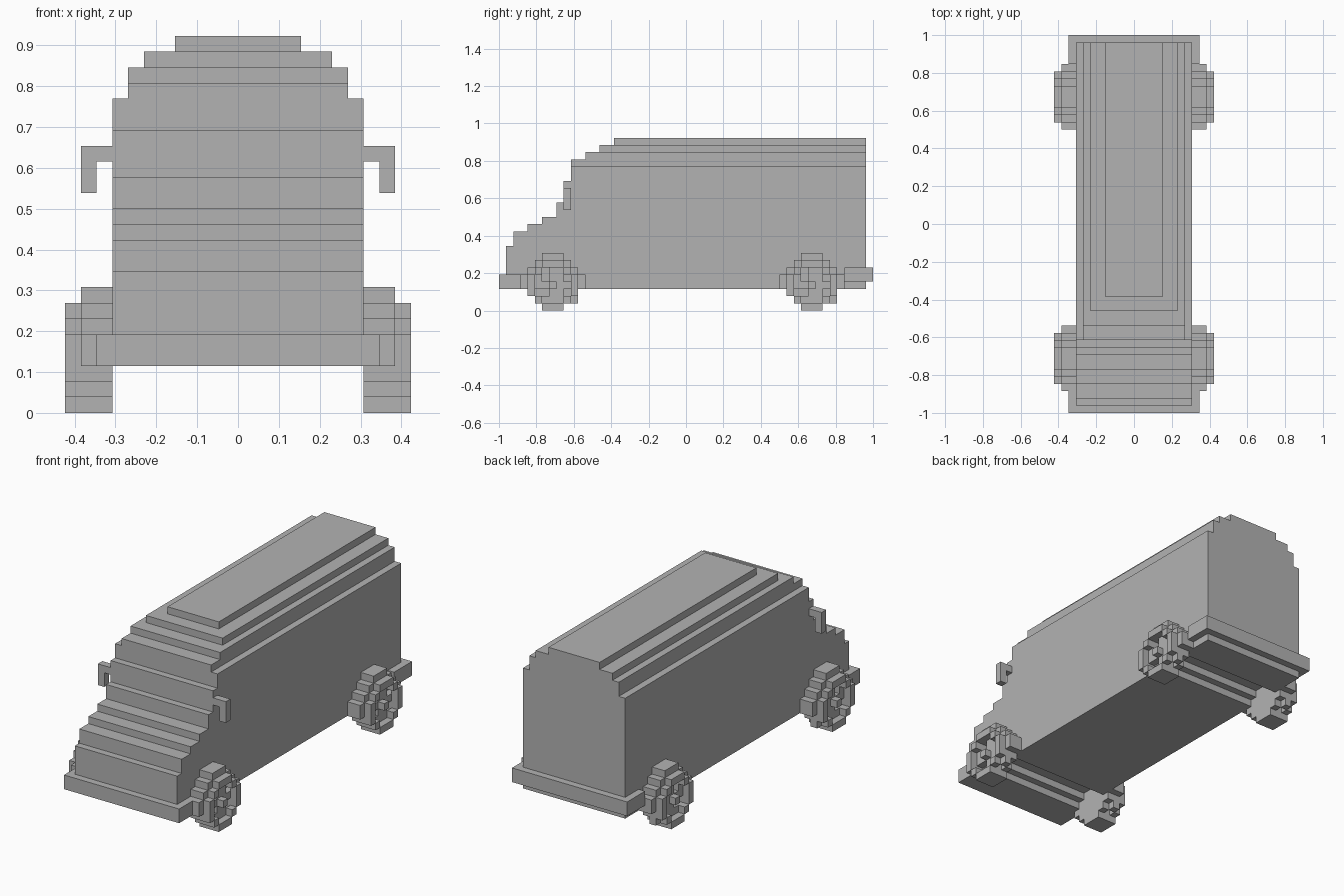
import bpy, bmesh

old = bpy.data.objects.get("Cube")
if old:
    bpy.data.objects.remove(old, do_unlink=True)

V = 2 / 52          # one grid cell
MID = 26            # middle of the length in cells

grey = bpy.data.materials.new("plain grey")
grey.use_nodes = True
grey.diffuse_color = (0.45, 0.45, 0.45, 1)
grey.node_tree.nodes["Principled BSDF"].inputs["Base Color"].default_value = (0.45, 0.45, 0.45, 1)


def finish(name, bm):
    bmesh.ops.recalc_face_normals(bm, faces=bm.faces[:])
    me = bpy.data.meshes.new(name)
    bm.to_mesh(me)
    bm.free()
    me.materials.append(grey)
    ob = bpy.data.objects.new(name, me)
    bpy.context.collection.objects.link(ob)
    return ob


def extrude_profile(name, points, x0, x1):
    """Extrude a side profile (y, z in cells) from x0 to x1."""
    bm = bmesh.new()
    verts = [bm.verts.new((x0 * V, (y - MID) * V, z * V)) for y, z in points]
    face = bm.faces.new(verts)
    new = bmesh.ops.extrude_face_region(bm, geom=[face])["geom"]
    moved = [g for g in new if isinstance(g, bmesh.types.BMVert)]
    bmesh.ops.translate(bm, verts=moved, vec=((x1 - x0) * V, 0, 0))
    return finish(name, bm)


def box(name, x0, x1, y0, y1, z0, z1):
    return extrude_profile(name, [(y0, z0), (y1, z0), (y1, z1), (y0, z1)], x0, x1)


def cells(name, filled):
    """Outer skin of a set of unit cells, with flat areas merged."""
    bm = bmesh.new()
    cache = {}

    def vert(p):
        if p not in cache:
            cache[p] = bm.verts.new((p[0] * V, (p[1] - MID) * V, p[2] * V))
        return cache[p]

    for c in filled:
        for axis in range(3):
            for side in (0, 1):
                n = list(c)
                n[axis] += 1 if side else -1
                if tuple(n) in filled:
                    continue
                quad = []
                for a, b in ((0, 0), (1, 0), (1, 1), (0, 1)):
                    p = list(c)
                    p[axis] += side
                    p[(axis + 1) % 3] += a
                    p[(axis + 2) % 3] += b
                    quad.append(vert(tuple(p)))
                bm.faces.new(quad if side else quad[::-1])
    me = bpy.data.meshes.new(name)
    bm.to_mesh(me)
    bm.free()
    me.materials.append(grey)
    ob = bpy.data.objects.new(name, me)
    bpy.context.collection.objects.link(ob)
    return ob


# Main body: stepped nose and windscreen, stepped axle grooves underneath
def groove(c):
    return [(c - 2.5, 3), (c - 2.5, 4), (c - 1.5, 4), (c - 1.5, 5),
            (c + 1.5, 5), (c + 1.5, 4), (c + 2.5, 4), (c + 2.5, 3)]


FRONT, REAR = 7.5, 43.5
nose = [(1, 9), (2, 11), (4, 12), (6, 13), (8, 15), (9, 18), (10, 20)]
profile = [(1, 3)] + groove(FRONT) + groove(REAR) + [(51, 3), (51, 20)]
for i in range(len(nose) - 1, -1, -1):
    y, z = nose[i]
    profile.append((y, z))
    if i:
        profile.append((y, nose[i - 1][1]))
extrude_profile("body", profile, -8, 8)

# Stepped roof
for i, (half, y0, z0) in enumerate([(7, 10, 20), (7, 12, 21), (6, 14, 22), (4, 16, 23)]):
    box(f"roof_step_{i + 1}", -half, half, y0, 51, z0, z0 + 1)

# Bumpers
box("front_bumper", -9, 9, 0, 3, 3, 5)
box("rear_bumper", -9, 9, 48, 52, 4, 6)

# Wheel layers, top row first: tyre, spokes, rim ring with hub
TYRE = ["...###...", "..#####..", ".#######.", "#########",
        "#########", ".#######.", "..#####..", "...###..."]
SPOKES = ["...###...", "..#####..", ".##.####.", "###.##..#",
          "#########", ".#..##.#.", "..####.#.", "...###..."]
RING = [".........", "...###...", "..#...#..", ".#.....#.",
        ".#..#..#.", ".#.....#.", "..#...#..", "...###..."]

for side, label in ((1, "left"), (-1, "right")):
    for place, c in (("front", FRONT), ("rear", REAR)):
        filled = set()
        for depth, layer in enumerate((TYRE, SPOKES, RING)):
            x = 8 + depth if side > 0 else -9 - depth
            for r, row in enumerate(layer):
                for j, ch in enumerate(row):
                    if ch == "#":
                        filled.add((x, int(c - 4.5) + j, 7 - r))
        cells(f"{place}_{label}_wheel", filled)
    # Door mirror: arm plus hanging glass
    cells(f"{label}_mirror",
          {(8 if side > 0 else -9, 9, 16)}
          | {(9 if side > 0 else -10, 9, z) for z in (14, 15, 16)})
